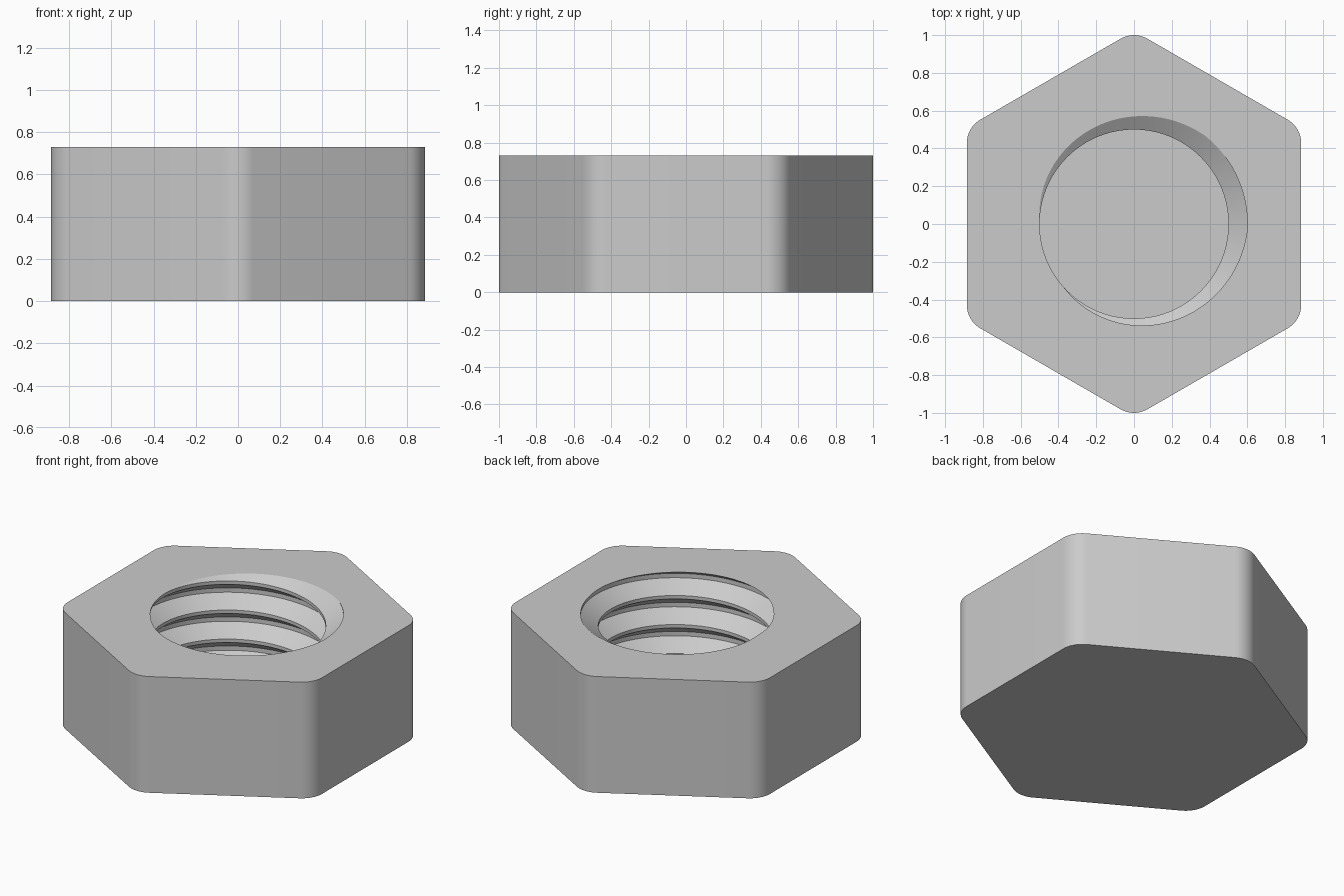
import bpy, bmesh, math
from mathutils import Vector

if "Cube" in bpy.data.objects:
    bpy.data.objects.remove(bpy.data.objects["Cube"])

HEIGHT, APOTHEM, CORNER_R = 0.73, 0.885, 0.142
PITCH = HEIGHT / 4                      # four thread turns
FLOOR = PITCH * 4 / 120                 # very thin closed bottom
COLUMNS = 120
# thread profile over one turn: phase in degrees -> radius
PROFILE = [(-3, 0.6), (51, 0.6), (180, 0.5), (222, 0.5), (357, 0.6)]


def thread_radius(phase):
    phase = (phase + 3) % 360 - 3
    for (p0, r0), (p1, r1) in zip(PROFILE, PROFILE[1:]):
        if phase <= p1:
            return r0 + (r1 - r0) * (phase - p0) / (p1 - p0)


bm = bmesh.new()
cache = {}


def vert(co):
    key = tuple(round(c, 4) + 0.0 for c in co)
    if key not in cache:
        cache[key] = bm.verts.new(co)
    return cache[key]


def thread_column(i):
    """Points of the thread profile at one angle, from the top down."""
    theta = 360 * i / COLUMNS
    a = math.radians(theta % 360)
    column = []
    for turn in range(-1, 6):
        for phase, _ in PROFILE[1:]:
            z = HEIGHT - (phase + 360 * turn - theta) / 360 * PITCH
            z = max(FLOOR, min(HEIGHT, z))
            r = thread_radius(round(theta + (HEIGHT - z) / PITCH * 360, 4))
            column.append(vert((r * math.cos(a), r * math.sin(a), z)))
    return column


# threaded hole wall
columns = [thread_column(i) for i in range(COLUMNS + 1)]
for left, right in zip(columns, columns[1:]):
    for k in range(len(left) - 1):
        ring = list(dict.fromkeys([left[k], right[k], right[k + 1], left[k + 1]]))
        if len(ring) > 2 and not bm.faces.get(ring):
            bm.faces.new(ring)

# hole floor
bm.faces.new([c[-1] for c in columns[:-1]])
hole_rim = [c[0] for c in columns[:-1]]

# hexagon outline with rounded corners
outline = []
centre_dist = (APOTHEM - CORNER_R) / math.cos(math.pi / 6)
for corner in range(6):
    a = math.radians(30 + 60 * corner)
    for s in range(11):
        b = a + math.radians(-30 + 6 * s)
        outline.append(Vector((centre_dist * math.cos(a) + CORNER_R * math.cos(b),
                               centre_dist * math.sin(a) + CORNER_R * math.sin(b), 0)))
low = [bm.verts.new(p) for p in outline]
high = [bm.verts.new(p + Vector((0, 0, HEIGHT))) for p in outline]
bm.faces.new(low[::-1])
for i in range(len(low)):
    j = (i + 1) % len(low)
    bm.faces.new((low[i], low[j], high[j], high[i]))

# top face between the outline and the hole
edges = []
for loop in (high, hole_rim):
    for p, q in zip(loop, loop[1:] + loop[:1]):
        edges.append(bm.edges.get((p, q)) or bm.edges.new((p, q)))
bmesh.ops.triangle_fill(bm, edges=edges, use_beauty=True, normal=(0, 0, 1))
bmesh.ops.recalc_face_normals(bm, faces=bm.faces[:])

mesh = bpy.data.meshes.new("hex_nut")
bm.to_mesh(mesh)
bm.free()
nut = bpy.data.objects.new("hex_nut", mesh)
bpy.context.collection.objects.link(nut)

grey = bpy.data.materials.new("light_grey")
grey.diffuse_color = (0.6, 0.6, 0.6, 1)
grey.use_nodes = True
grey.node_tree.nodes["Principled BSDF"].inputs["Base Color"].default_value = grey.diffuse_color
mesh.materials.append(grey)

bpy.context.view_layer.objects.active = nut
nut.select_set(True)
bpy.ops.object.shade_smooth_by_angle(angle=math.radians(25))
